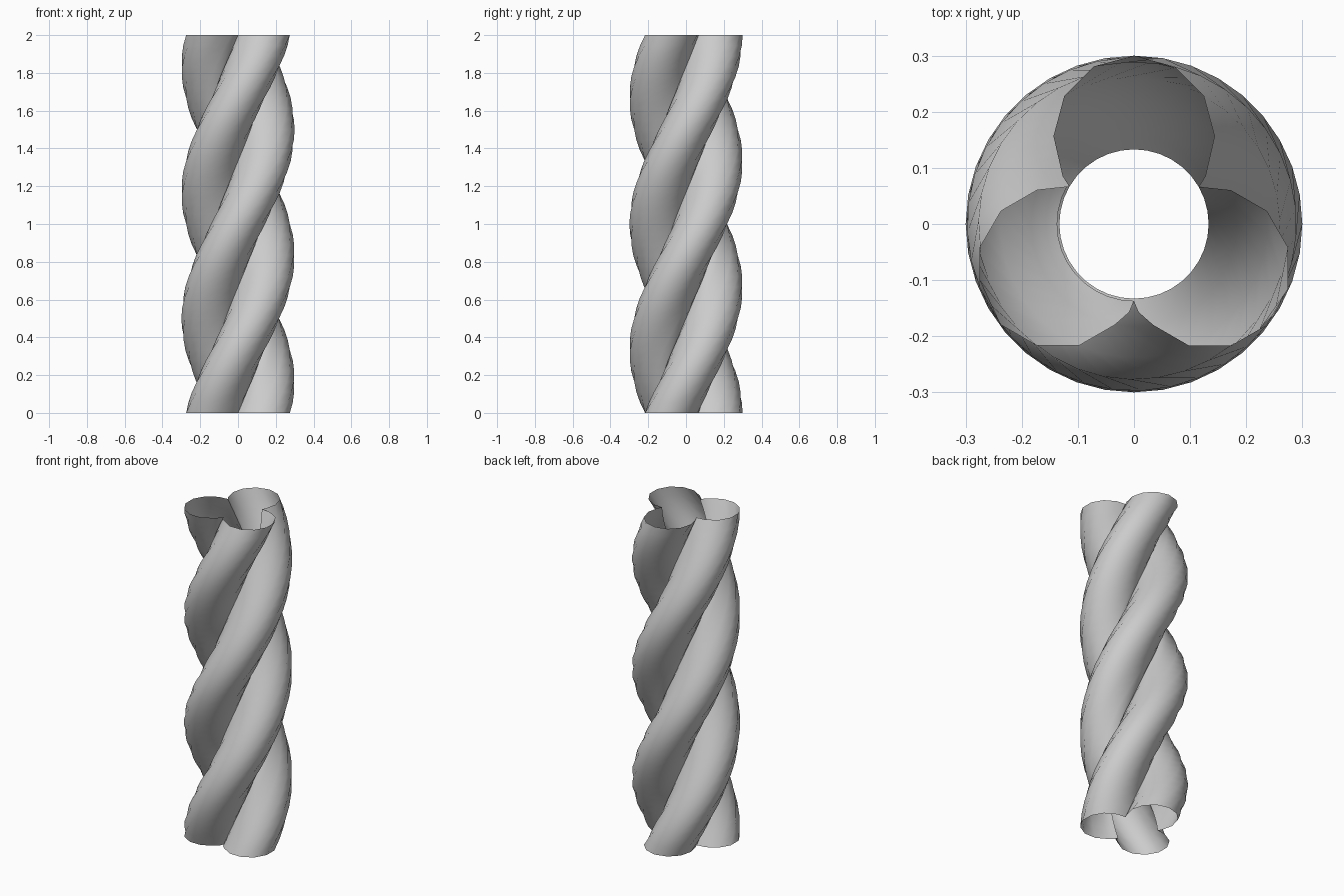
import bpy, bmesh
from math import radians, cos, sin, pi

if "Cube" in bpy.data.objects:
    bpy.data.objects.remove(bpy.data.objects["Cube"])

HEIGHT, STEPS = 2.0, 36
LOBE_R, LOBE_D = 0.1435, 0.1565   # lobe radius and its distance from the axis


def lobe_point(direction, offset):
    """Point on a round lobe; offset is measured from its outward direction."""
    d, a = radians(direction), radians(direction + offset)
    return (LOBE_D * cos(d) + LOBE_R * cos(a), LOBE_D * sin(d) + LOBE_R * sin(a))


def polar(deg, r):
    return (r * cos(radians(deg)), r * sin(radians(deg)))


# Three-lobed cross-section: back lobe, left lobe, right lobe, with sharp grooves between
profile = [lobe_point(90, o) for o in range(-90, 91, 30)]
profile = [polar(33.8, 0.153)] + profile + [polar(146.2, 0.153), polar(150, 0.133)]
profile += [lobe_point(210, o) for o in range(-105, 106, 30)]
profile += [polar(267, 0.157), polar(270, 0.137), polar(273, 0.157)]
profile += [lobe_point(330, o) for o in range(-105, 106, 30)]
profile += [polar(30, 0.133)]

# Twist the open-ended section one full turn over the height
bm = bmesh.new()
rings = []
for i in range(STEPS + 1):
    t = i / STEPS
    c, s = cos(2 * pi * t), sin(2 * pi * t)
    rings.append([bm.verts.new((x * c - y * s, x * s + y * c, HEIGHT * t)) for x, y in profile])
n = len(profile)
for low, high in zip(rings, rings[1:]):
    for j in range(n):
        k = (j + 1) % n
        bm.faces.new((low[j], low[k], high[k], high[j]))

mesh = bpy.data.meshes.new("twisted_column")
bm.to_mesh(mesh)
bm.free()
column = bpy.data.objects.new("twisted_column", mesh)
bpy.context.collection.objects.link(column)

# Smooth lobes, sharp grooves
bpy.context.view_layer.objects.active = column
column.select_set(True)
bpy.ops.object.shade_smooth_by_angle(angle=radians(42))
